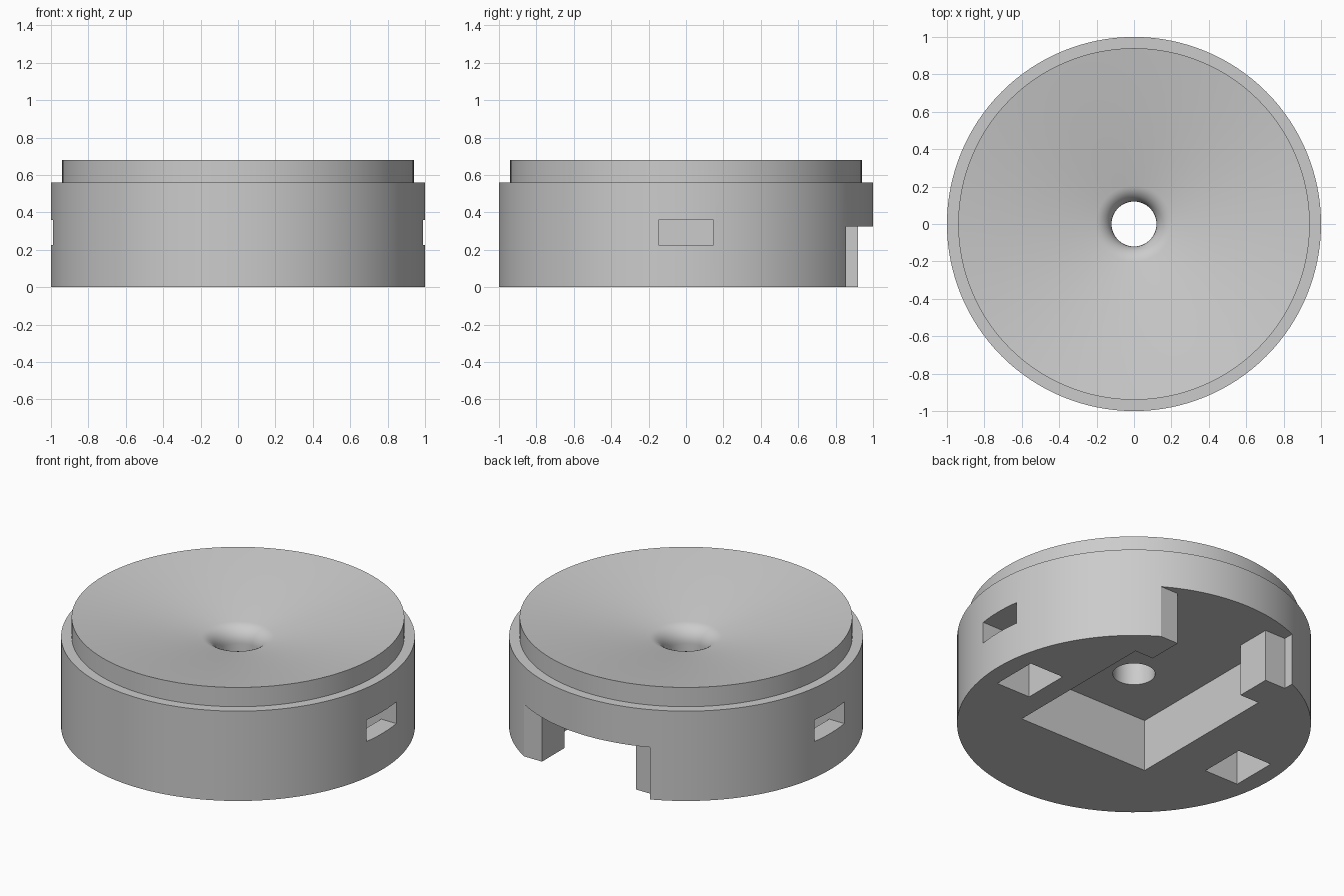
import bpy
import bmesh
import math
from mathutils import Vector

default = bpy.data.objects.get("Cube")
if default:
    bpy.data.objects.remove(default, do_unlink=True)

grey = bpy.data.materials.new("light_grey")
grey.use_nodes = True
colour = (0.6, 0.6, 0.6, 1)
grey.diffuse_color = colour
grey.node_tree.nodes["Principled BSDF"].inputs["Base Color"].default_value = colour


def finish(name, bm):
    bmesh.ops.recalc_face_normals(bm, faces=bm.faces[:])
    mesh = bpy.data.meshes.new(name)
    bm.to_mesh(mesh)
    bm.free()
    mesh.materials.append(grey)
    obj = bpy.data.objects.new(name, mesh)
    bpy.context.collection.objects.link(obj)
    return obj


def lathe(name, profile, steps):
    """Revolve a closed (radius, z) profile around the z axis."""
    bm = bmesh.new()
    verts = [bm.verts.new((r, 0, z)) for r, z in profile]
    edges = [bm.edges.new((a, b)) for a, b in zip(verts, verts[1:] + verts[:1])]
    bmesh.ops.spin(bm, geom=verts + edges, axis=(0, 0, 1), cent=(0, 0, 0),
                   angle=math.tau, steps=steps)
    bmesh.ops.remove_doubles(bm, verts=bm.verts[:], dist=0.0001)
    return finish(name, bm)


def prism(name, points, direction):
    """Extrude a flat outline along a direction."""
    bm = bmesh.new()
    face = bm.faces.new([bm.verts.new(p) for p in points])
    out = bmesh.ops.extrude_face_region(bm, geom=[face])
    moved = [v for v in out["geom"] if isinstance(v, bmesh.types.BMVert)]
    bmesh.ops.translate(bm, verts=moved, vec=Vector(direction))
    # Extrusion can drop the start cap
    bmesh.ops.holes_fill(bm, edges=[e for e in bm.edges if e.is_boundary])
    return finish(name, bm)


# Stepped round body with a shallow funnel top and a rounded lip into the bore
bore, lip, lip_z = 0.12, 0.10, 0.46
slope = math.radians(81)
fillet = [(bore + lip * (1 - math.cos(slope * i / 8)),
           lip_z + lip * math.sin(slope * i / 8)) for i in range(9)]
profile = [(bore, 0), *fillet, (0.94, 0.68), (0.94, 0.56), (1, 0.56), (1, 0)]
body = lathe("round_base", profile, 128)

# Underside pocket, narrowing between two posts, open at the back
pocket = [(-0.385, -0.365), (0.522, -0.365), (0.522, 0.635), (0.395, 0.635),
          (0.395, 0.855), (0.522, 0.855), (0.522, 1.2), (-0.395, 1.2),
          (-0.395, 0.855), (-0.253, 0.855), (-0.253, 0.635), (-0.385, 0.635)]
cutters = [prism("pocket_cutter", [(x, y, -0.1) for x, y in pocket], (0, 0, 0.425))]

# Bent channels from the underside to each side wall
channel = [(0.65, -0.1), (0.885, -0.1), (0.885, 0.225),
           (1.1, 0.225), (1.1, 0.36), (0.65, 0.36)]
for side, label in ((1, "left"), (-1, "right")):
    cutters.append(prism(label + "_channel_cutter",
                         [(side * x, -0.147, z) for x, z in channel], (0, 0.294, 0)))

bpy.ops.object.select_all(action="DESELECT")
bpy.context.view_layer.objects.active = body
body.select_set(True)
for cutter in cutters:
    cutter.hide_render = True
    cut = body.modifiers.new(cutter.name, "BOOLEAN")
    cut.operation = "DIFFERENCE"
    cut.solver = "EXACT"
    cut.object = cutter
    bpy.ops.object.modifier_apply(modifier=cut.name)
    bpy.data.objects.remove(cutter, do_unlink=True)

bpy.ops.object.shade_smooth_by_angle(angle=math.radians(30))
